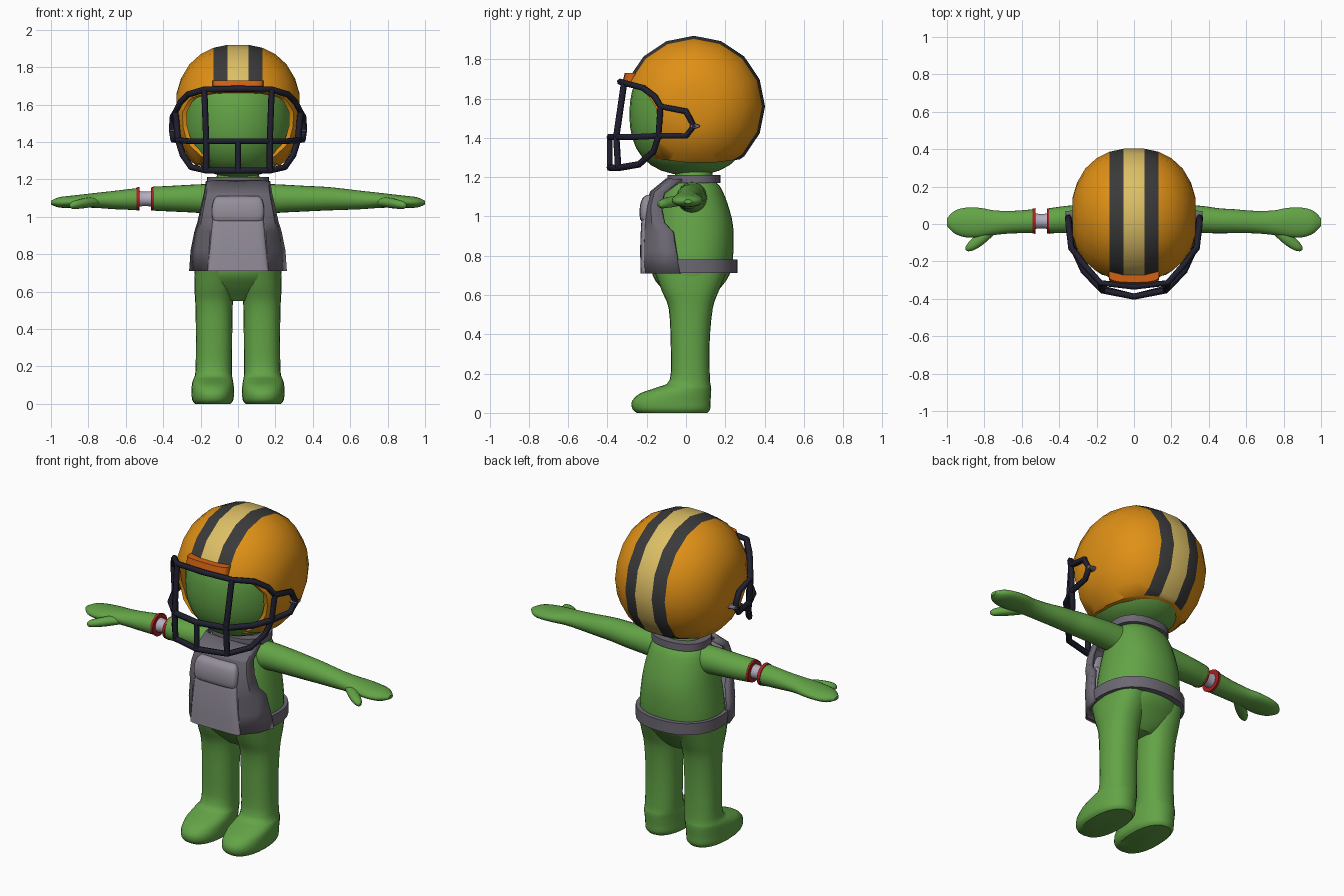
import bpy, bmesh, math
from mathutils import Vector

cube = bpy.data.objects.get("Cube")
if cube:
    bpy.data.objects.remove(cube, do_unlink=True)


def material(name, r, g, b):
    m = bpy.data.materials.new(name)
    m.use_nodes = True
    m.diffuse_color = (r, g, b, 1)
    for node in m.node_tree.nodes:
        if node.type == 'BSDF_PRINCIPLED':
            node.inputs["Base Color"].default_value = (r, g, b, 1)
    return m


GREEN = material("green skin", .125, .37, .062)
ORANGE = material("helmet orange", .74, .28, .008)
GOLD = material("pale gold", .72, .52, .13)
DARK = material("charcoal", .042, .042, .042)
NAVY = material("dark navy", .014, .014, .03)
BROW = material("burnt orange", .64, .12, .006)
GREY = material("vest grey", .15, .138, .17)
PANEL = material("panel grey", .3, .27, .33)
BONE = material("bone", .46, .42, .52)
RED = material("red", .4, .015, .015)


def smooth(ob, angle=40):
    bpy.ops.object.select_all(action='DESELECT')
    ob.select_set(True)
    bpy.context.view_layer.objects.active = ob
    bpy.ops.object.shade_smooth_by_angle(angle=math.radians(angle))


def make(name, verts, faces, mats, angle=40):
    mesh = bpy.data.meshes.new(name)
    mesh.from_pydata(verts, [], faces)
    for m in mats:
        mesh.materials.append(m)
    bm = bmesh.new()
    bm.from_mesh(mesh)
    bmesh.ops.recalc_face_normals(bm, faces=bm.faces)
    bm.to_mesh(mesh)
    bm.free()
    ob = bpy.data.objects.new(name, mesh)
    bpy.context.collection.objects.link(ob)
    smooth(ob, angle)
    return ob


def refine(rows, steps=3):
    """Catmull-Rom curve through the given rows."""
    rows = [Vector(r) for r in rows]
    out = []
    for i in range(len(rows) - 1):
        a, b, c, d = rows[max(i - 1, 0)], rows[i], rows[i + 1], rows[min(i + 2, len(rows) - 1)]
        for k in range(steps):
            t = k / steps
            out.append(b + (c - a) * (t / 2) + (a * 2 - b * 5 + c * 4 - d) * (t * t / 2)
                       + (b * 3 - a - c * 3 + d) * (t ** 3 / 2))
    return out + [rows[-1]]


def loft(name, rows, mat, axis='z', power=2.0, n=24, closed=False, curved=True, side=1):
    """Oval rings; each row is (position, centre 1, centre 2, radius 1, radius 2)."""
    if curved and not closed:
        rows = refine(rows)
    verts, faces = [], []
    for t, c1, c2, r1, r2 in rows:
        for k in range(n):
            a = math.tau * k / n
            u, v = math.cos(a), math.sin(a)
            u = c1 + r1 * math.copysign(abs(u) ** (2 / power), u)
            v = c2 + r2 * math.copysign(abs(v) ** (2 / power), v)
            verts.append((u * side, v, t) if axis == 'z' else (t * side, u, v))
    m = len(rows)
    for j in range(m if closed else m - 1):
        for k in range(n):
            p, q, k2 = j * n, (j + 1) % m * n, (k + 1) % n
            faces.append((p + k, p + k2, q + k2, q + k))
    if not closed:
        faces += [tuple(range(n)), tuple(range((m - 1) * n, m * n))]
    return make(name, verts, faces, [mat])


def band(name, z0, z1, cy, rx, ry, thick):
    """Flat ring around the body."""
    o, i = (0, cy, rx, ry), (0, cy, rx - thick, ry - thick)
    return loft(name, [(z0, *o), (z1, *o), (z1, *i), (z0, *i)], GREY, power=2.3, n=32, closed=True)


# Torso and neck
loft("torso", [(.55, 0, .03, .08, .07), (.58, 0, .03, .15, .1), (.63, 0, .025, .215, .145),
               (.7, 0, .025, .232, .195), (.8, 0, .035, .232, .205), (.95, 0, .04, .212, .2),
               (1.07, 0, .04, .19, .17), (1.15, 0, .04, .165, .135), (1.19, 0, .04, .12, .1),
               (1.27, 0, .04, .11, .09)], GREEN, power=2.2, n=32)

# Legs with feet
LEG = [(0, .135, -.07, .095, .18), (.02, .135, -.075, .11, .198), (.06, .135, -.075, .113, .2),
       (.1, .135, -.052, .112, .18), (.13, .134, -.01, .106, .138), (.17, .13, .02, .098, .102),
       (.35, .128, .021, .097, .099), (.53, .128, .024, .1, .112), (.62, .125, .022, .108, .145),
       (.72, .12, .024, .11, .185)]
for side, label in ((1, "left"), (-1, "right")):
    loft(label + "_leg", LEG, GREEN, power=2.3, side=side)

# Arms, with the right one parted around a bone
ARM = [(.1, .03, 1.09, .08, .085), (.2, .03, 1.097, .076, .077), (.35, .025, 1.097, .073, .069),
       (.455, .017, 1.097, .067, .064), (.535, .015, 1.095, .064, .059), (.65, .01, 1.09, .06, .05),
       (.75, .007, 1.088, .066, .041), (.82, .008, 1.085, .078, .036), (.9, .008, 1.08, .079, .032),
       (.96, .01, 1.077, .06, .027), (1, .01, 1.076, .02, .01)]
THUMB = [(.74, -.02, 1.08, .03, .02), (.8, -.062, 1.076, .042, .027), (.85, -.1, 1.068, .037, .025),
         (.885, -.122, 1.062, .024, .02), (.9, -.13, 1.06, .008, .008)]
loft("left_arm", ARM, GREEN, 'x')
loft("right_upper_arm", ARM[:4], GREEN, 'x', side=-1)
loft("right_forearm", ARM[4:], GREEN, 'x', side=-1)
for side, label in ((1, "left"), (-1, "right")):
    loft(label + "_thumb", THUMB, GREEN, 'x', n=16, side=side)
loft("arm_bone", [(.43, .015, 1.096, .048, .048), (.495, .015, 1.096, .038, .038),
                  (.56, .015, 1.096, .048, .048)], BONE, 'x', side=-1)
for x, label in ((.448, "inner"), (.526, "outer")):
    loft(label + "_red_cuff", [(x, .016, 1.096, .069, .064), (x + .017, .016, 1.096, .066, .061)],
         RED, 'x', side=-1, curved=False)

# Head
head_rows = []
for k in range(17):
    h = -math.cos(math.pi * k / 16)
    s = max(1 - abs(h) ** 2.4, .0005) ** (1 / 2.4)
    head_rows.append((1.52 + .31 * h, 0, .022, .292 * s, .31 * s))
loft("head", head_rows, GREEN, n=32, curved=False)

# Helmet shell, striped by distance from the middle
half = [.055, .13, .2, .26, .305, .328]
stations = [-x for x in reversed(half)] + half
N = 16
verts, faces = [], []
for x in stations:
    s = (1 - (abs(x) / .336) ** 2.3) ** (1 / 2.3)
    for k in range(N):
        a = math.tau * k / N
        verts.append((x, .04 + .365 * s * math.cos(a), 1.56 + .362 * s * math.sin(a)))
for j in range(len(stations) - 1):
    for k in range(N):
        k2 = (k + 1) % N
        faces.append((j * N + k, j * N + k2, (j + 1) * N + k2, (j + 1) * N + k))
last = (len(stations) - 1) * N
faces += [tuple(range(N)), tuple(range(last, last + N))]
helmet = make("helmet", verts, faces, [ORANGE, DARK, GOLD])
for p in helmet.data.polygons:
    x = abs(p.center.x)
    p.material_index = 2 if x < .05 else 1 if x < .13 else 0

# Face opening and lower rim cut from the shell
outline = [(-.6, 1.68), (-.3, 1.67), (-.21, 1.635), (-.155, 1.56), (-.135, 1.43), (-.165, 1.295),
           (0, 1.275), (.15, 1.275), (.31, 1.295), (.6, 1.3), (.6, 1), (-.6, 1)]
c = len(outline)
cutter = make("helmet_cutter", [(x, y, z) for x in (-.6, .6) for y, z in outline],
              [tuple(range(c)), tuple(range(c, 2 * c))]
              + [(i, (i + 1) % c, (i + 1) % c + c, i + c) for i in range(c)], [ORANGE])
cutter.hide_render = True
shell = helmet.modifiers.new("shell", 'SOLIDIFY')
shell.thickness = .02
shell.offset = -1
cut = helmet.modifiers.new("opening", 'BOOLEAN')
cut.object = cutter
cut.operation = 'DIFFERENCE'
cut.solver = 'EXACT'
bpy.context.view_layer.objects.active = helmet
for name in ("shell", "opening"):
    bpy.ops.object.modifier_apply(modifier=name)
bpy.data.objects.remove(cutter, do_unlink=True)
smooth(helmet)

loft("brow_pad", [(1.675, 0, -.285, .135, .04), (1.73, 0, -.272, .135, .04)], BROW, power=3, curved=False)


# Face guard bars
def bar(name, points, mirrored=True):
    flip = [(-x, y, z) for x, y, z in points]
    if not mirrored:
        paths = [points]
    elif points[0][0] == 0:
        paths = [flip[:0:-1] + points]
    else:
        paths = [points, flip]
    curve = bpy.data.curves.new(name, 'CURVE')
    curve.dimensions = '3D'
    curve.bevel_depth = .017
    curve.bevel_resolution = 1
    curve.use_fill_caps = True
    for path in paths:
        spline = curve.splines.new('POLY')
        spline.points.add(len(path) - 1)
        for pt, co in zip(spline.points, path):
            pt.co = (*co, 1)
    curve.materials.append(NAVY)
    ob = bpy.data.objects.new(name, curve)
    bpy.context.collection.objects.link(ob)
    bpy.ops.object.select_all(action='DESELECT')
    ob.select_set(True)
    bpy.context.view_layer.objects.active = ob
    bpy.ops.object.convert(target='MESH')


top, mid, low = (.18, -.315, 1.68), (.17, -.355, 1.405), (.17, -.345, 1.247)
hinge, joint = (.335, -.13, 1.56), (.32, -.14, 1.41)
bar("guard_top_bar", [(0, -.335, 1.685), top, (.265, -.22, 1.655), (.31, -.16, 1.61), hinge,
                      (.35, 0, 1.535), (.352, .04, 1.46), (.345, 0, 1.41), joint])
bar("guard_middle_bar", [(0, -.388, 1.405), mid, (.27, -.25, 1.405), joint])
bar("guard_lower_bar", [(0, -.388, 1.247), low, (.25, -.24, 1.265), (.295, -.165, 1.33), joint, hinge])
bar("guard_side_uprights", [top, mid, low])
bar("guard_centre_upright", [(0, -.388, 1.405), (0, -.388, 1.247)], False)
for side, label in ((1, "left"), (-1, "right")):
    loft(label + "_guard_stud", [(.32, .045, 1.46, .028, .012), (.365, .045, 1.46, .024, .01)],
         GREY, 'x', n=10, curved=False, side=side)

# Vest: wrapped bib, belt, collar, front panel and pocket
BIB = [(.71, .155, -.2, .25, -.03), (.82, .15, -.203, .242, -.05), (.92, .145, -.2, .222, -.065),
       (.97, .14, -.195, .206, -.11), (1.05, .13, -.187, .188, -.125), (1.12, .12, -.165, .172, -.11),
       (1.185, .115, -.085, .162, -.02)]
verts, faces = [], []
for z, wc, yf, ws, yb in BIB:
    row = [(ws, yb), ((wc + ws) / 2 + .015, (yf + yb) / 2 - .015), (wc, yf), (0, yf - .008)]
    verts += [(-x, y, z) for x, y in row] + [(x, y, z) for x, y in row[2::-1]]
for j in range(len(BIB) - 1):
    for k in range(6):
        faces.append((j * 7 + k, j * 7 + k + 1, j * 7 + k + 8, j * 7 + k + 7))
bib = make("vest_bib", verts, faces, [GREY], 30)
thick = bib.modifiers.new("cloth", 'SOLIDIFY')
thick.thickness = .024
thick.offset = 0
band("vest_belt", .712, .78, .02, .253, .243, .035)
band("vest_collar", 1.17, 1.212, .04, .166, .135, .045)
loft("vest_panel", [(.71, 0, -.195, .165, .036), (.85, 0, -.195, .15, .038), (1, 0, -.19, .135, .035),
                    (1.03, 0, -.19, .12, .02)], PANEL, power=5)
loft("vest_pocket", [(.97, 0, -.2, .115, .015), (.985, 0, -.2, .135, .033), (1.04, 0, -.198, .14, .038),
                     (1.09, 0, -.19, .13, .033), (1.11, 0, -.185, .11, .012)], PANEL, power=4)
